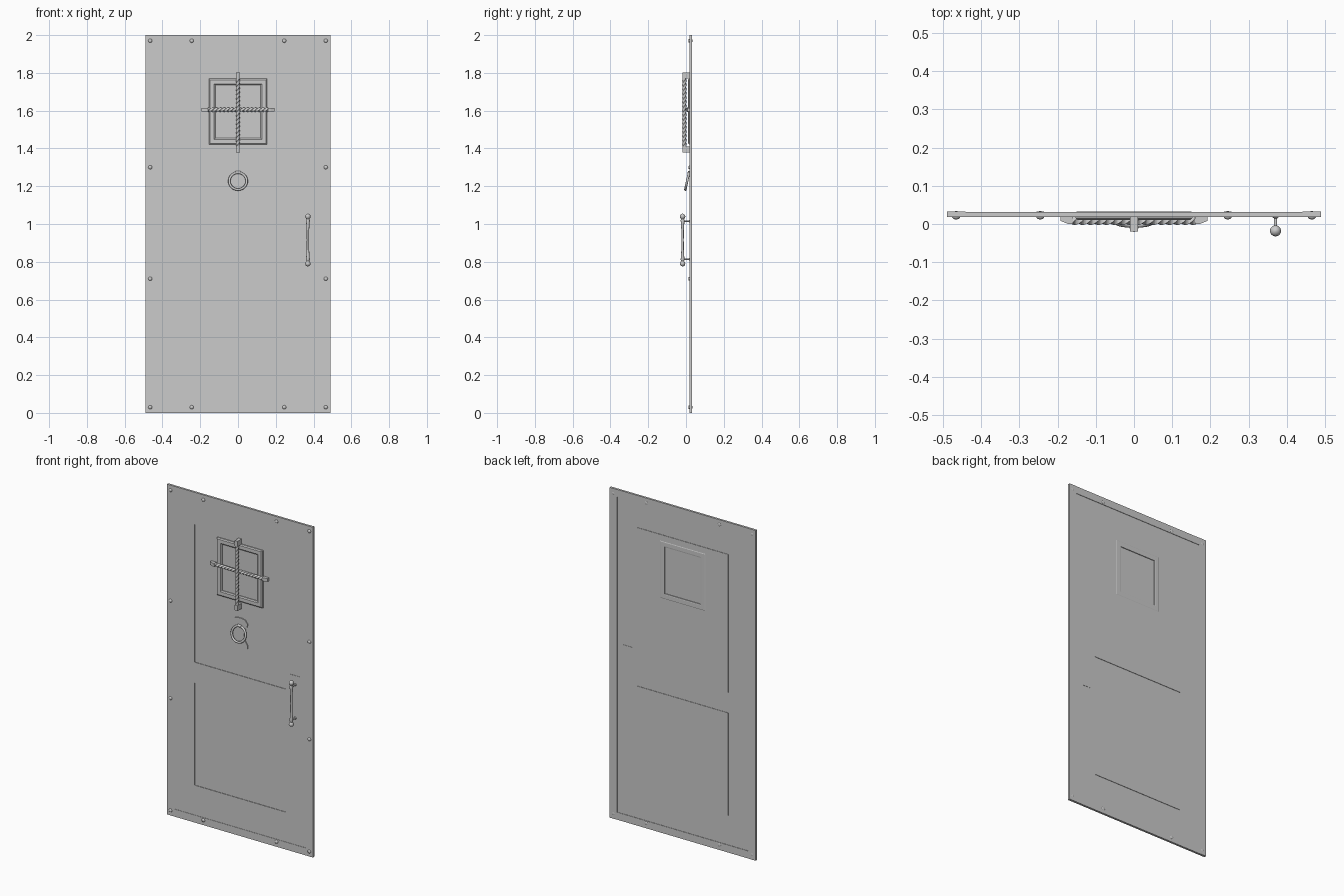
import bpy, bmesh, math
from mathutils import Matrix, Vector

if "Cube" in bpy.data.objects:
    bpy.data.objects.remove(bpy.data.objects["Cube"])


def finish(name, bm, smooth=False):
    bmesh.ops.recalc_face_normals(bm, faces=bm.faces)
    me = bpy.data.meshes.new(name)
    bm.to_mesh(me)
    bm.free()
    ob = bpy.data.objects.new(name, me)
    bpy.context.collection.objects.link(ob)
    if smooth:
        bpy.ops.object.select_all(action='DESELECT')
        ob.select_set(True)
        bpy.context.view_layer.objects.active = ob
        bpy.ops.object.shade_smooth_by_angle(angle=math.radians(40))
    return ob


def box(name, x0, x1, y0, y1, z0, z1):
    bm = bmesh.new()
    m = Matrix.Translation(((x0 + x1) / 2, (y0 + y1) / 2, (z0 + z1) / 2))
    bmesh.ops.create_cube(bm, size=1, matrix=m @ Matrix.Diagonal((x1 - x0, y1 - y0, z1 - z0, 1)))
    return finish(name, bm)


def cut(ob, *lims):
    cutter = box("cutter", *lims)
    mod = ob.modifiers.new("cut", 'BOOLEAN')
    mod.operation, mod.object, mod.solver = 'DIFFERENCE', cutter, 'EXACT'
    bpy.context.view_layer.objects.active = ob
    bpy.ops.object.modifier_apply(modifier=mod.name)
    bpy.data.objects.remove(cutter)


def loft(name, rings, closed=False, smooth=False):
    bm = bmesh.new()
    vs = [[bm.verts.new(p) for p in r] for r in rings]
    n, m = len(vs), len(vs[0])
    for i in range(n if closed else n - 1):
        a, b = vs[i], vs[(i + 1) % n]
        for j in range(m):
            k = (j + 1) % m
            bm.faces.new((a[j], a[k], b[k], b[j]))
    if not closed:
        bm.faces.new(vs[0])
        bm.faces.new(vs[-1])
    return finish(name, bm, smooth)


def lathe(name, profile, origin, axis, sides=16):
    # profile: (radius, distance along axis)
    rot = Vector((0, 0, 1)).rotation_difference(Vector(axis)).to_matrix()
    rings = [[Vector(origin) + rot @ Vector((r * math.cos(t), r * math.sin(t), h))
              for t in [2 * math.pi * i / sides for i in range(sides)]] for r, h in profile]
    return loft(name, rings, smooth=True)


# door sheet with pressed panels and window opening
window = (-0.125, 0.125, 0, 0.05, 1.45, 1.74)
sheet = box("door_sheet", -0.485, 0.485, 0.0205, 0.029, 0.005, 1.995)
for name, z0, z1 in (("upper_panel", 0.97, 1.805), ("lower_panel", 0.225, 0.845)):
    cut(sheet, -0.305, 0.305, 0.01, 0.0235, z0, z1)
    panel = box(name, -0.305, 0.305, 0.0285, 0.0315, z0, z1)
    if name == "upper_panel":
        cut(panel, *window)
cut(sheet, *window)

# border strips
for s in (-1, 1):
    a, b = sorted((s * 0.44, s * 0.4885))
    box("side_strip", a, b, 0.0185, 0.0325, 0, 2)
for z0, z1 in ((0, 0.045), (1.955, 2)):
    box("end_strip", -0.44, 0.44, 0.0185, 0.0315, z0, z1)

# rivets
dome = [(0.0105, 0), (0.0095, 0.003), (0.006, 0.0055), (0.002, 0.0065)]
for s in (-1, 1):
    for x, z in ((0.465, 1.97), (0.245, 1.97), (0.465, 1.3), (0.465, 0.71), (0.465, 0.03), (0.245, 0.03)):
        lathe("rivet", dome, (s * x, 0.0185, z), (0, -1, 0), 12)
        if z > 1.9 or z < 0.1:
            lathe("back_rivet", [(r, h * 0.35) for r, h in dome], (s * x, 0.0312, z), (0, 1, 0), 12)

# window frame with chamfered moulding, and pane
prof = [(0.12, 0.032), (0.12, 0.016), (0.126, 0.011), (0.147, 0.011), (0.153, 0.016),
        (0.153, 0.031), (0.148, 0.033), (0.126, 0.033)]
corners = [(-1, -1), (1, -1), (1, 1), (-1, 1)]
loft("window_frame", [[(sx * d, y, 1.595 + sz * (d + 0.021)) for d, y in prof] for sx, sz in corners], closed=True)
box("window_pane", -0.126, 0.126, 0.0225, 0.0275, 1.449, 1.741)


# twisted crossed bars
def twisted_bar(name, half, turns, place):
    n, rings = 96, []
    for i in range(n + 1):
        u = i / n
        a = math.pi / 4 + turns * 2 * math.pi * u
        rings.append([place(0.0115 * math.cos(a + k * math.pi / 2), 0.0115 * math.sin(a + k * math.pi / 2),
                            (2 * u - 1) * half) for k in range(4)])
    loft(name, rings)


twisted_bar("vertical_bar", 0.18, 4, lambda p, q, t: (p, -0.009 + q, 1.59 + t))
twisted_bar("horizontal_bar", 0.165, 4, lambda p, q, t: (t, 0.009 + q, 1.605 + p))
for s in (-1, 1):
    # flat bar ends fixed to the door
    z = 1.59 + s * 0.195
    box("vertical_bar_end", -0.01, 0.01, -0.019, 0.021, z - 0.016, z + 0.016)
    pts = [(0.16, 0.0), (0.172, 0.0), (0.192, 0.008), (0.192, 0.021), (0.16, 0.021)]
    loft("horizontal_bar_end", [[(s * x, y, 1.605 + d) for x, y in pts] for d in (-0.01, 0.01)])

# knocker plate, hinge and ring
half = [(0.012, 1.32), (0.035, 1.315), (0.05, 1.295), (0.048, 1.275), (0.032, 1.255), (0.028, 1.225),
        (0.034, 1.19), (0.05, 1.165), (0.052, 1.145), (0.035, 1.13), (0.012, 1.135)]
outline = half + [(-x, z) for x, z in reversed(half)]
loft("knocker_plate", [[(x, y, z) for x, z in outline] for y in (0.0185, 0.026)])
lathe("knocker_hinge", [(0.008, -0.012), (0.008, 0.012)], (0, 0.0165, 1.273), (1, 0, 0), 12)
tilt = Matrix.Rotation(math.radians(-12), 3, 'X')
rings = []
for i in range(32):
    t = 2 * math.pi * i / 32
    rings.append([Vector((0, 0.006, 1.227)) + tilt @ Vector((
        (0.046 + 0.0065 * math.cos(p)) * math.cos(t), 0.0065 * math.sin(p),
        (0.046 + 0.0065 * math.cos(p)) * math.sin(t)))
        for p in [2 * math.pi * j / 10 for j in range(10)]])
loft("knocker_ring", rings, closed=True, smooth=True)

# pull handle: plates, turned grip with ball ends, posts
box("handle_plate", 0.335, 0.402, 0.0185, 0.025, 0.76, 1.07)
box("handle_back_plate", 0.335, 0.402, 0.028, 0.0305, 0.76, 1.07)
upper = [(0.006, 0.0), (0.0065, 0.05), (0.009, 0.09), (0.0105, 0.104), (0.008, 0.111)]
upper += [(0.0145 * math.sin(a), 0.125 - 0.0145 * math.cos(a))
          for a in [math.radians(d) for d in (40, 65, 90, 115, 140, 165, 178)]]
grip = [(r, -h) for r, h in reversed(upper[1:])] + upper
lathe("handle_grip", grip, (0.37, -0.018, 0.915), (0, 0, 1))
for z in (0.813, 1.015):
    lathe("handle_post", [(0.0045, 0), (0.0045, 0.033), (0.008, 0.036), (0.008, 0.04)],
          (0.37, -0.018, z), (0, 1, 0), 12)
